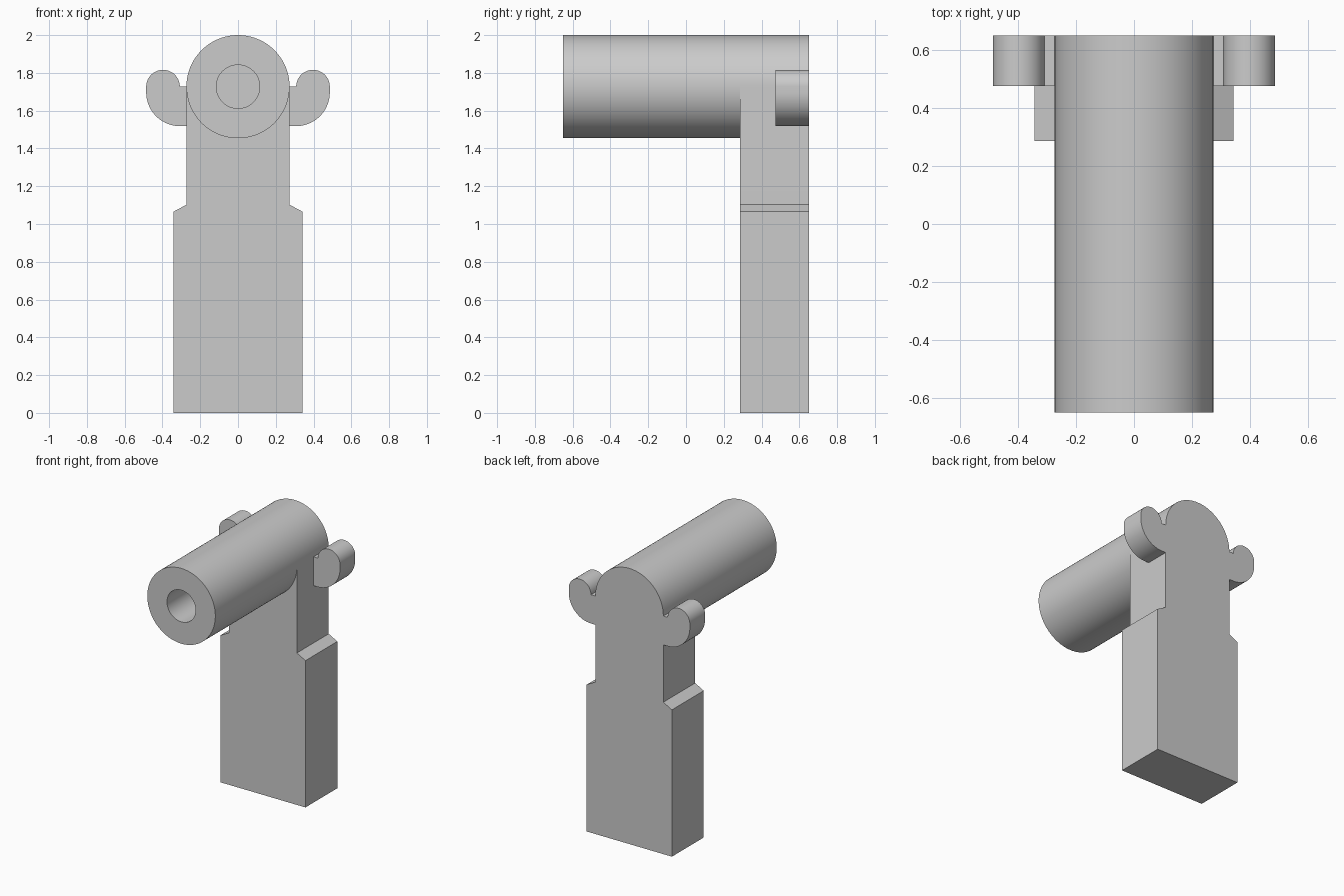
import bpy, bmesh
from math import pi, sin, cos, radians

cube = bpy.data.objects.get("Cube")
if cube:
    bpy.data.objects.remove(cube, do_unlink=True)

grey = bpy.data.materials.new("plain grey")
grey.use_nodes = True
grey.diffuse_color = (0.6, 0.6, 0.6, 1)
grey.node_tree.nodes["Principled BSDF"].inputs["Base Color"].default_value = (0.6, 0.6, 0.6, 1)

BACK, FRONT = 0.65, -0.65
POST_FRONT, EAR_FRONT = 0.285, 0.475
RADIUS, BORE, AXIS = 0.273, 0.115, 1.727
SEGMENTS = 96


def arc(cx, cz, r, start, end, steps):
    """Points on an arc in the xz plane, angles in radians."""
    angles = [start + (end - start) * i / steps for i in range(steps + 1)]
    return [(cx + r * cos(a), cz + r * sin(a)) for a in angles]


def finish(name, bm):
    bmesh.ops.recalc_face_normals(bm, faces=bm.faces)
    mesh = bpy.data.meshes.new(name)
    bm.to_mesh(mesh)
    bm.free()
    mesh.materials.append(grey)
    obj = bpy.data.objects.new(name, mesh)
    bpy.context.collection.objects.link(obj)
    bpy.ops.object.select_all(action='DESELECT')
    obj.select_set(True)
    bpy.context.view_layer.objects.active = obj
    bpy.ops.object.shade_smooth_by_angle(angle=radians(25))
    return obj


def extrude_profile(name, points, y0, y1):
    bm = bmesh.new()
    face = bm.faces.new([bm.verts.new((x, y0, z)) for x, z in points])
    result = bmesh.ops.extrude_face_region(bm, geom=[face], use_keep_orig=True)
    moved = [v for v in result["geom"] if isinstance(v, bmesh.types.BMVert)]
    bmesh.ops.translate(bm, verts=moved, vec=(0, y1 - y0, 0))
    return finish(name, bm)


# Upright post: wide foot, sloped shoulders, round head
side = [(0.342, 0), (0.342, 1.065), (RADIUS, 1.102)]
head = arc(0, AXIS, RADIUS, 0, pi, SEGMENTS // 2)
mirrored = [(-x, z) for x, z in reversed(side)]
extrude_profile("post", side + head + mirrored, POST_FRONT, BACK)

# Barrel with a blind bore that ends at the face of the post
bm = bmesh.new()
rings = []
for r, y in ((RADIUS, POST_FRONT), (RADIUS, FRONT), (BORE, FRONT), (BORE, POST_FRONT)):
    circle = arc(0, AXIS, r, 0, 2 * pi, SEGMENTS)[:-1]
    rings.append([bm.verts.new((x, y, z)) for x, z in circle])
for a, b in zip(rings, rings[1:] + rings[:1]):
    for i in range(SEGMENTS):
        j = (i + 1) % SEGMENTS
        bm.faces.new((a[i], a[j], b[j], b[i]))
finish("barrel", bm)

# Hooked ears on both sides of the head
hook = [(RADIUS, 1.518)]
hook += arc(0.307, 1.697, 0.179, -pi / 2, 0, 24)
hook += arc(0.397, 1.727, 0.089, 0, pi, 32)
hook += [(RADIUS, 1.727)]
for name, s in (("left_ear", 1), ("right_ear", -1)):
    extrude_profile(name, [(s * x, z) for x, z in hook], EAR_FRONT, BACK)
